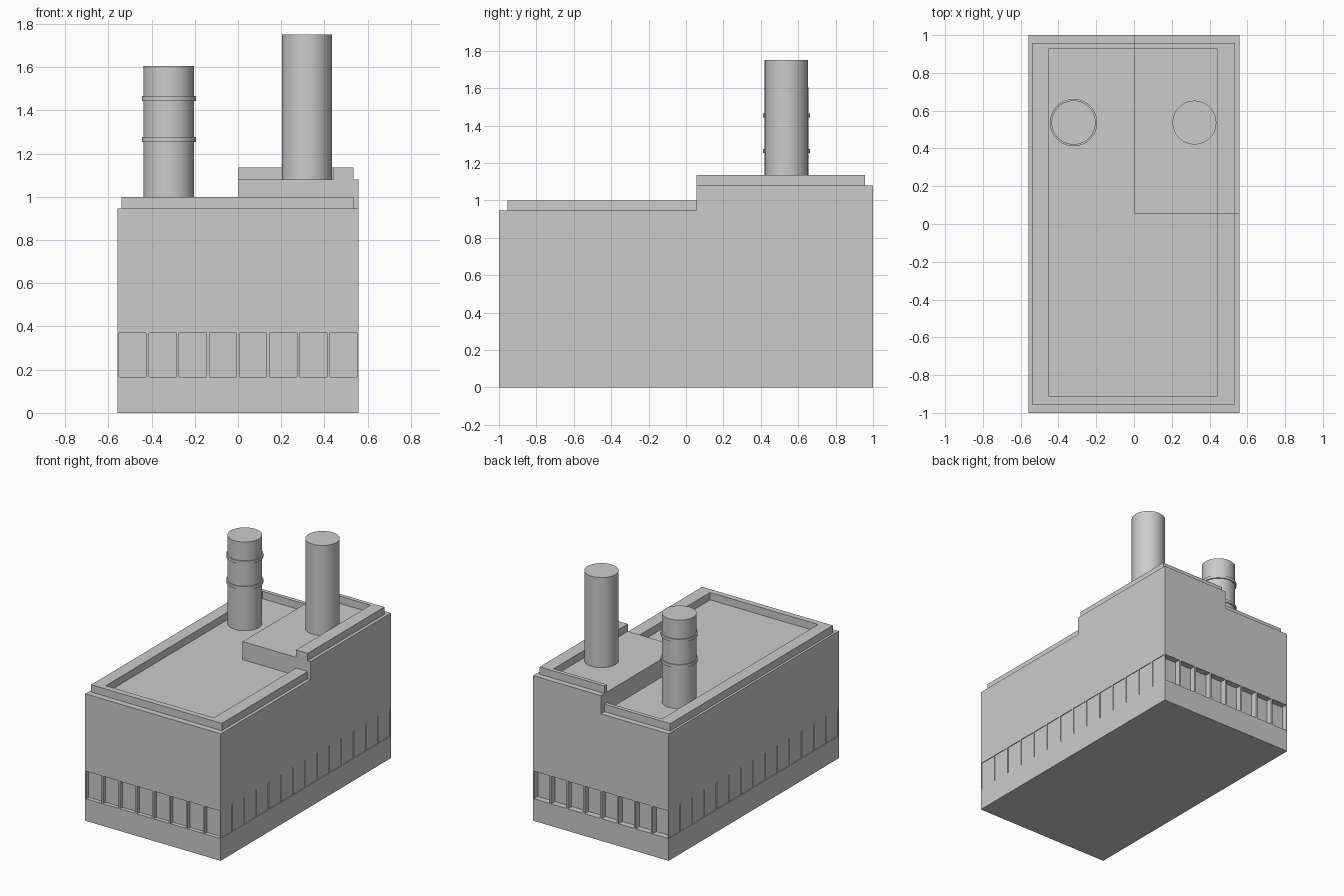
import bpy, bmesh, math
from mathutils import Vector

if "Cube" in bpy.data.objects:
    bpy.data.objects.remove(bpy.data.objects["Cube"])

HX, HY = 0.558, 1.0            # half footprint
ROOF, RAISED = 0.945, 1.08     # two roof levels
STEP_Y = 0.055                 # front of the raised roof corner
LIP = 0.055                    # parapet height


def finish(bm, name):
    bmesh.ops.recalc_face_normals(bm, faces=bm.faces)
    me = bpy.data.meshes.new(name)
    bm.to_mesh(me)
    bm.free()
    ob = bpy.data.objects.new(name, me)
    bpy.context.collection.objects.link(ob)
    return ob


def add_box(bm, x0, x1, y0, y1, z0, z1):
    vs = bmesh.ops.create_cube(bm, size=1)["verts"]
    bmesh.ops.scale(bm, vec=(x1 - x0, y1 - y0, z1 - z0), verts=vs)
    bmesh.ops.translate(bm, vec=((x0 + x1) / 2, (y0 + y1) / 2, (z0 + z1) / 2), verts=vs)


def prism(name, outline, z0, z1):
    bm = bmesh.new()
    face = bm.faces.new([bm.verts.new((x, y, z0)) for x, y in outline])
    top = bmesh.ops.extrude_face_region(bm, geom=[face], use_keep_orig=True)["geom"]
    bmesh.ops.translate(bm, vec=(0, 0, z1 - z0),
                        verts=[g for g in top if isinstance(g, bmesh.types.BMVert)])
    return finish(bm, name)


def drum(name, x, y, r, z0, z1):
    bpy.ops.mesh.primitive_cylinder_add(vertices=48, radius=r, depth=z1 - z0,
                                        location=(x, y, (z0 + z1) / 2))
    ob = bpy.context.object
    ob.name = name
    bpy.ops.object.shade_smooth_by_angle(angle=math.radians(40))
    return ob


# building: box whose back right corner is raised to a second level
bm = bmesh.new()
add_box(bm, -HX, HX, -HY, HY, 0, ROOF)
for co, no in (((0, 0, 0), (1, 0, 0)), ((0, STEP_Y, 0), (0, 1, 0))):
    bmesh.ops.bisect_plane(bm, geom=bm.verts[:] + bm.edges[:] + bm.faces[:],
                           plane_co=co, plane_no=no)
corner = [f for f in bm.faces if f.normal.z > 0.9
          and f.calc_center_median().x > 0 and f.calc_center_median().y > STEP_Y]
up = bmesh.ops.extrude_face_region(bm, geom=corner)["geom"]
bmesh.ops.translate(bm, vec=(0, 0, RAISED - ROOF),
                    verts=[g for g in up if isinstance(g, bmesh.types.BMVert)])
bmesh.ops.recalc_face_normals(bm, faces=bm.faces)
bmesh.ops.dissolve_limit(bm, angle_limit=0.01, verts=bm.verts[:], edges=bm.edges[:])
building = finish(bm, "building")

# recessed window bands: front and back deep, sides shallow
Z0, Z1, GAP = 0.165, 0.37, 0.0065


def window_spans(half, count):
    pitch = 2 * half / count
    return [(-half + i * pitch + GAP, -half + (i + 1) * pitch - GAP) for i in range(count)]


ends, sides = bmesh.new(), bmesh.new()
for a, b in window_spans(HX, 8):
    add_box(ends, a, b, -HY - 0.1, -HY + 0.03, Z0, Z1)
    add_box(ends, a, b, HY - 0.045, HY + 0.1, Z0, Z1)
for a, b in window_spans(HY, 14):
    for s in (-1, 1):
        x0, x1 = sorted((s * (HX - 0.005), s * (HX + 0.1)))
        add_box(sides, x0, x1, a, b, Z0, Z1)
for bm, name in ((ends, "end_window_cutter"), (sides, "side_window_cutter")):
    cutter = finish(bm, name)
    cutter.hide_render = True
    cutter.hide_set(True)
    cutter.display_type = 'WIRE'
    mod = building.modifiers.new(name, 'BOOLEAN')
    mod.operation = 'DIFFERENCE'
    mod.solver = 'EXACT'
    mod.object = cutter

# parapets on both roof levels
OL, OR, OF, OB = -0.54, 0.535, -0.955, 0.957   # outer edge
IL, IR, IF, IB = -0.45, 0.44, -0.912, 0.928    # inner edge
prism("lower_parapet", [(0, OB), (OL, OB), (OL, OF), (OR, OF), (OR, STEP_Y), (IR, STEP_Y),
                        (IR, IF), (IL, IF), (IL, IB), (0, IB)], ROOF, ROOF + LIP)
prism("raised_parapet", [(OR, STEP_Y), (OR, OB), (0, OB), (0, IB), (IR, IB), (IR, STEP_Y)],
      RAISED, RAISED + LIP)

# chimneys
drum("banded_chimney", -0.32, 0.537, 0.117, ROOF, 1.605)
for z in (1.265, 1.455):
    drum("chimney_band", -0.32, 0.537, 0.125, z - 0.011, z + 0.011)
drum("tall_chimney", 0.32, 0.537, 0.116, RAISED, 1.75)
